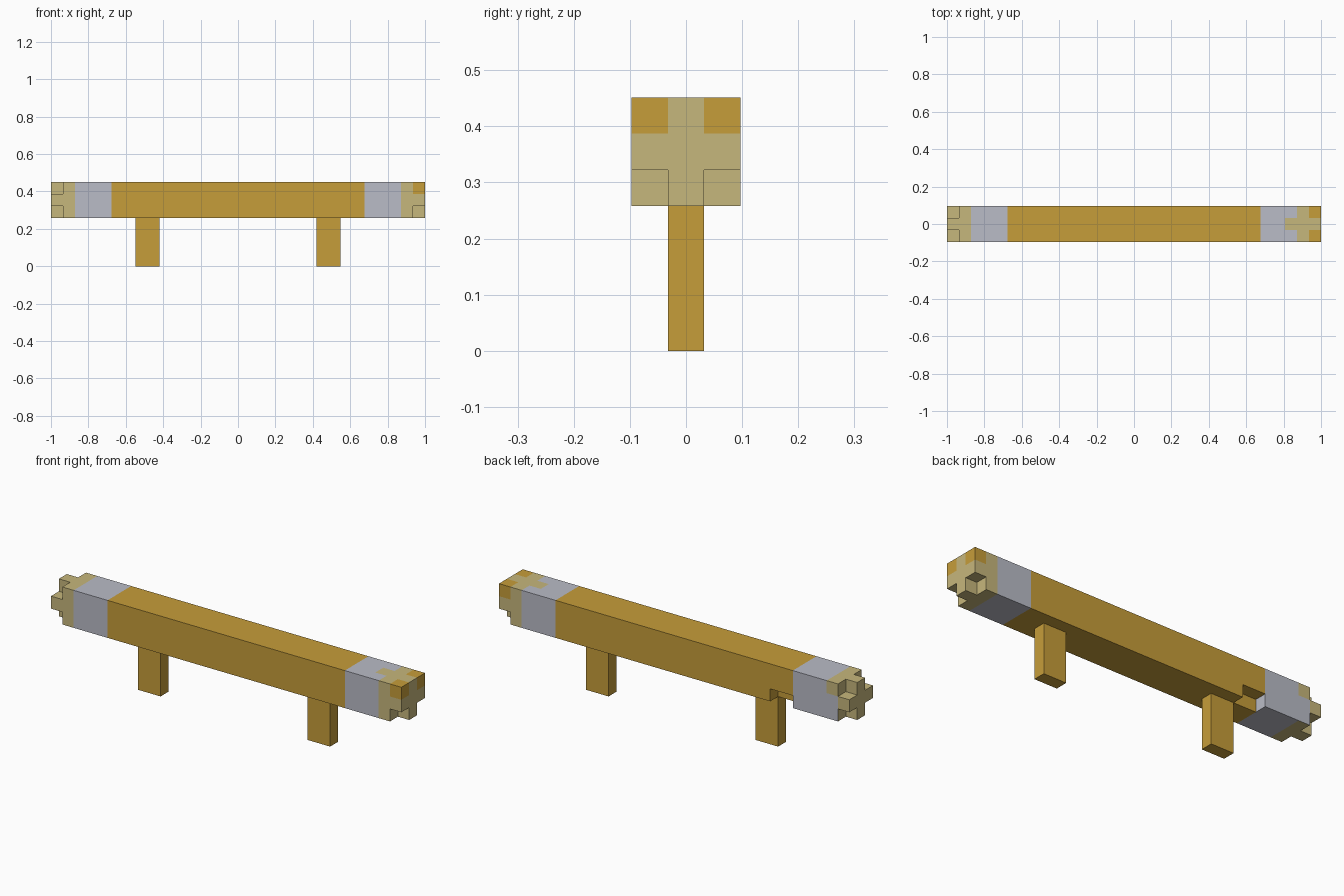
import bpy
import bmesh
from mathutils import Vector

cube = bpy.data.objects.get("Cube")
if cube:
    bpy.data.objects.remove(cube, do_unlink=True)

U = 2 / 31  # edge of one block


def material(name, srgb):
    lin = [((c / 255 + 0.055) / 1.055) ** 2.4 for c in srgb]
    mat = bpy.data.materials.new(name)
    mat.use_nodes = True
    mat.diffuse_color = (*lin, 1)
    mat.node_tree.nodes["Principled BSDF"].inputs["Base Color"].default_value = (*lin, 1)
    return mat


WOOD, STEEL, TAN = range(3)
MATERIALS = [material("golden_wood", (198, 157, 58)),
             material("grey_steel", (186, 188, 199)),
             material("pale_tan", (198, 183, 124))]


def blocks(xs, ys, zs):
    return {(x, y, z) for x in xs for y in ys for z in zs}


def corners(x, zs):
    return blocks([x], (-1, 1), zs)


# Parts as sets of blocks
SIDE, TALL = range(-1, 2), range(4, 7)
parts = {
    "beam": blocks(range(-10, 11), SIDE, TALL) - blocks((-10, -9), [1], [4]),
    "right_collar": blocks(range(-13, -10), SIDE, TALL),
    "left_collar": blocks(range(11, 14), SIDE, TALL),
    "right_end": blocks((-15, -14), SIDE, TALL) - corners(-15, (4, 6)),
    "left_end": blocks((14, 15), SIDE, TALL) - corners(15, [4]),
    "right_leg": blocks((-8, -7), [0], range(4)),
    "left_leg": blocks((7, 8), [0], range(4)),
}
solid = set().union(*parts.values())


def colour(part, cell, normal):
    x, y, z = cell
    if part.endswith("end"):
        if x == 15 and y and z == 6:
            return WOOD                      # worn upper corners
        if x == -14 and normal.y > 0 and z < 6:
            return STEEL
        return TAN
    if part.endswith("collar"):
        tongue = x == 13 and y == 0 and normal.z > 0
        return TAN if tongue else STEEL
    return WOOD


def build(name, cells):
    bm = bmesh.new()
    for cell in sorted(cells):
        for axis in range(3):
            for sign in (-1, 1):
                n = Vector((0, 0, 0))
                n[axis] = sign
                if tuple(int(c + d) for c, d in zip(cell, n)) in solid:
                    continue                 # hidden between blocks
                a, b = Vector((0, 0, 0)), Vector((0, 0, 0))
                a[(axis + 1) % 3] = b[(axis + 2) % 3] = 0.5
                mid = Vector(cell) + Vector((0, 0, 0.5)) + n / 2
                ring = [mid - a - b, mid + a - b, mid + a + b, mid - a + b][::sign]
                face = bm.faces.new([bm.verts.new(p * U) for p in ring])
                face.material_index = colour(name, cell, n)
    bmesh.ops.remove_doubles(bm, verts=bm.verts, dist=U / 100)
    bmesh.ops.dissolve_limit(bm, angle_limit=0.01, verts=bm.verts,
                             edges=bm.edges, delimit={"MATERIAL"})
    mesh = bpy.data.meshes.new(name)
    bm.to_mesh(mesh)
    bm.free()
    for mat in MATERIALS:
        mesh.materials.append(mat)
    bpy.context.collection.objects.link(bpy.data.objects.new(name, mesh))


for part_name, part_cells in parts.items():
    build(part_name, part_cells)
